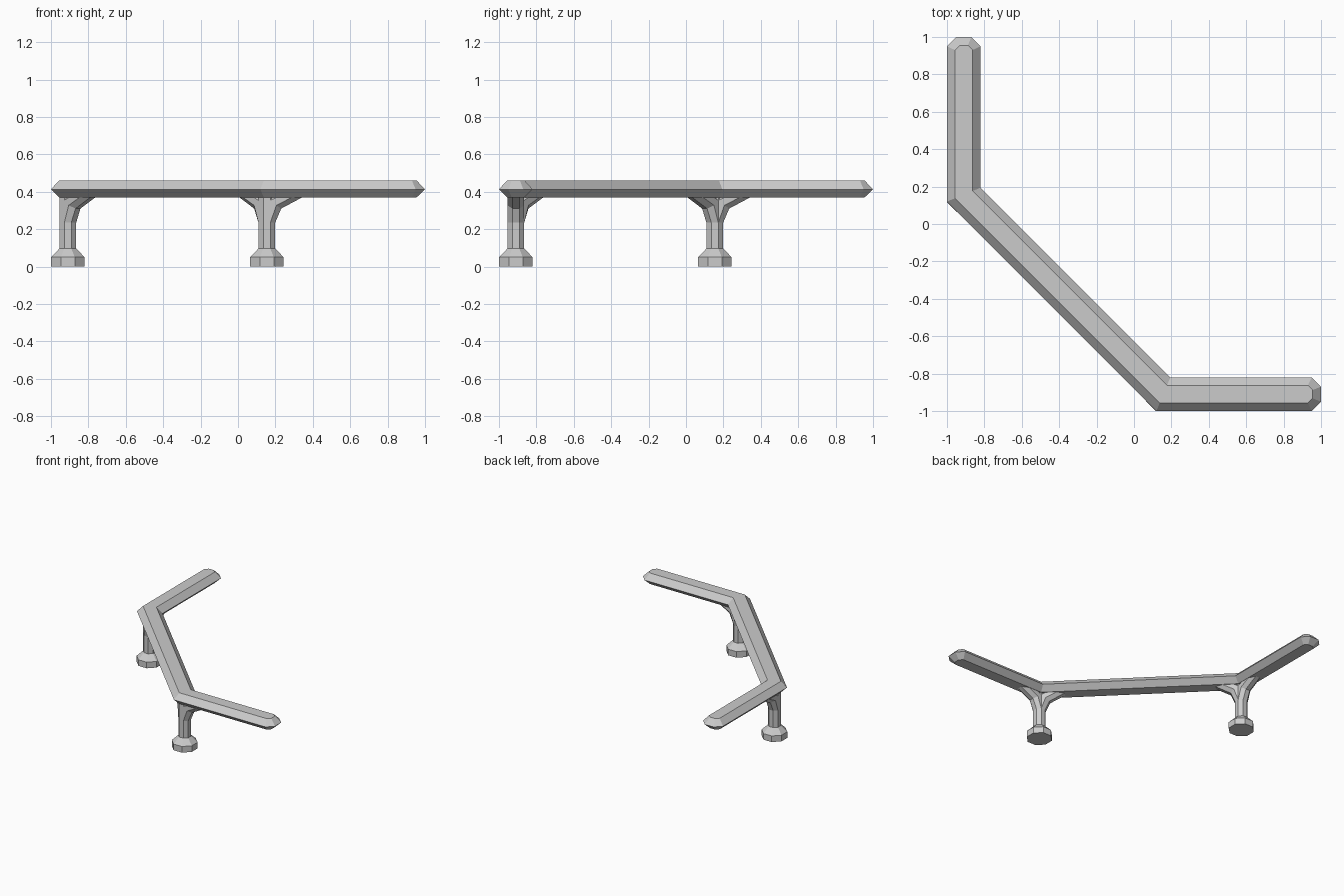
import bpy, bmesh, math
from mathutils import Vector

if "Cube" in bpy.data.objects:
    bpy.data.objects.remove(bpy.data.objects["Cube"])

def loft(name, rings):
    """Skin a stack of equal-length rings and cap both ends."""
    bm = bmesh.new()
    vs = [[bm.verts.new(p) for p in ring] for ring in rings]
    n = len(rings[0])
    for a, b in zip(vs, vs[1:]):
        for i in range(n):
            j = (i + 1) % n
            bm.faces.new((a[i], a[j], b[j], b[i]))
    bm.faces.new(vs[0][::-1])
    bm.faces.new(vs[-1])
    bmesh.ops.recalc_face_normals(bm, faces=bm.faces)
    me = bpy.data.meshes.new(name)
    bm.to_mesh(me)
    bm.free()
    ob = bpy.data.objects.new(name, me)
    bpy.context.collection.objects.link(ob)
    return ob

C, K = 0.91, 0.157           # rail centre line and corner position
T = math.tan(math.pi / 8)    # mitre of the 45 degree bends

def rail_outline(z, w, cap_w, inset, cap_inset):
    """Outline of the bent rail at one height, with chamfered ends."""
    inner = [(-C + cap_w, 1 - cap_inset), (-C + w, 1 - inset), (-C + w, K + w * T)]
    outer = [(-C - cap_w, 1 - cap_inset), (-C - w, 1 - inset), (-C - w, K - w * T)]
    mirror = lambda pts: [(y, x) for x, y in reversed(pts)]
    pts = inner + mirror(inner) + (outer + mirror(outer))[::-1]
    return [(x, y, z) for x, y in pts]

# Bent handrail with hexagonal section
loft("rail", [rail_outline(0.37, 0.047, 0.022, 0.07, 0.045),
              rail_outline(0.413, 0.09, 0.04, 0.05, 0.0),
              rail_outline(0.46, 0.047, 0.022, 0.07, 0.045)])

ANG = [math.radians(22.5 + 45 * i) for i in range(8)]
S = 1 / math.cos(math.pi / 8)

def octagon(c, r, z):
    return [(c[0] + r * S * math.cos(a), c[1] + r * S * math.sin(a), z) for a in ANG]

def branch(name, c, heading):
    """Bracket arm curving from the post out under the rail."""
    d = Vector((math.cos(heading), math.sin(heading), 0))
    side = Vector((-d.y, d.x, 0))
    # each section: outer (offset, z) and inner (offset, z)
    sections = [((0.045, 0.235), (-0.045, 0.235)),
                ((0.077, 0.31), (-0.01, 0.37)),
                ((0.195, 0.373), (0.03, 0.385))]
    rings = []
    for o, i in sections:
        o, i = Vector(o), Vector(i)
        ring = []
        for a in ANG:
            p = (o + i) / 2 + (o - i) / 2 * S * math.cos(a)
            ring.append(Vector((c[0], c[1], p.y)) + d * p.x + side * 0.045 * S * math.sin(a))
        rings.append(ring)
    loft(name, rings)

# Two legs, one under each bend
for label, c, heads in (("back", (-C, K - 0.003), (90, -45)),
                        ("front", (K - 0.003, -C), (0, 135))):
    loft(label + "_foot", [octagon(c, 0.09, 0), octagon(c, 0.09, 0.05), octagon(c, 0.045, 0.096)])
    loft(label + "_post", [octagon(c, 0.045, 0.09), octagon(c, 0.045, 0.375)])
    for n, h in enumerate(heads):
        branch(f"{label}_bracket_{n + 1}", c, math.radians(h))
